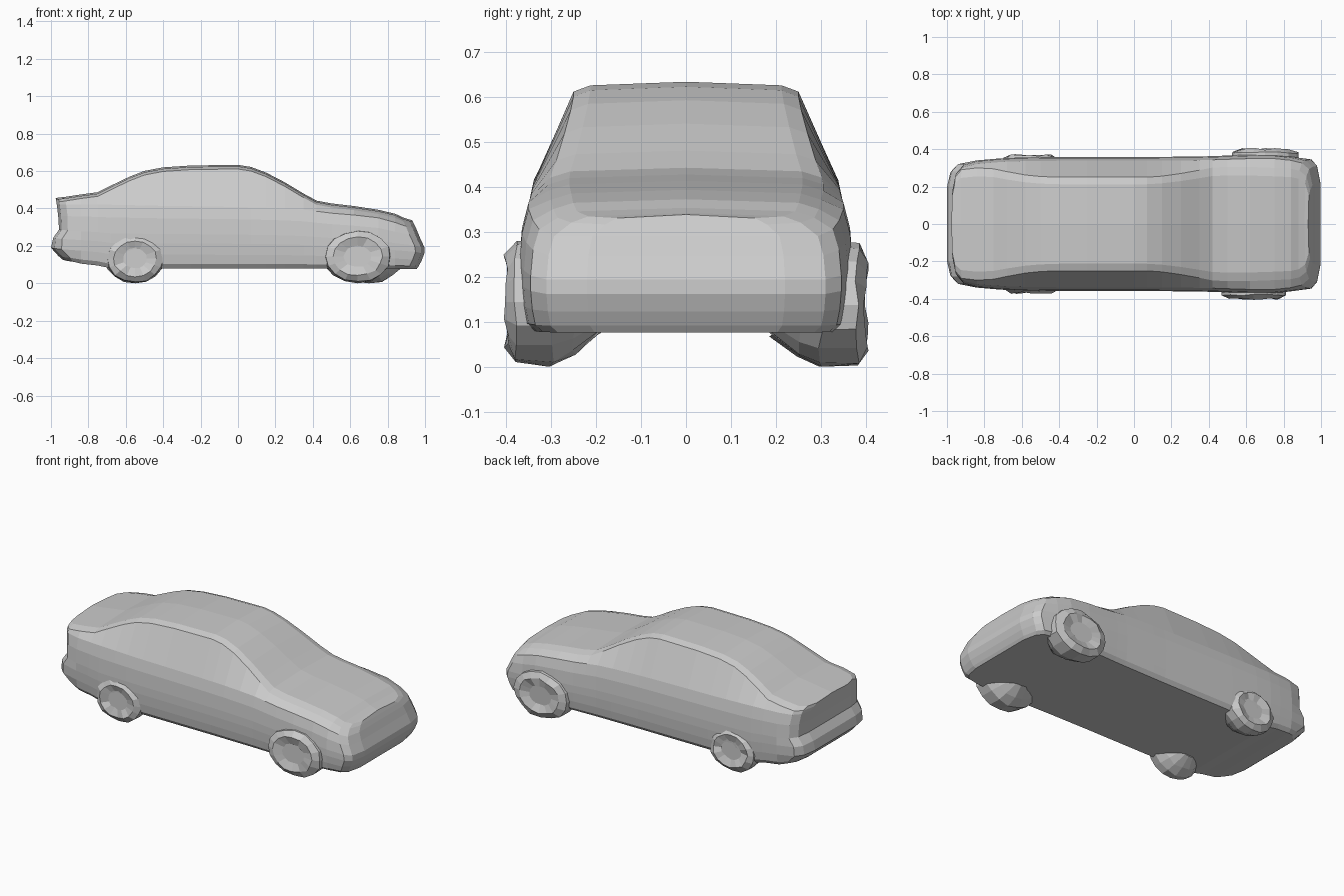
import bpy, bmesh, math, random
from mathutils import Vector

random.seed(4)
cube = bpy.data.objects.get("Cube")
if cube:
    bpy.data.objects.remove(cube, do_unlink=True)

# One plain grey for the whole casting
grey = bpy.data.materials.new("plain_grey")
grey.use_nodes = True
COLOUR = (0.6, 0.6, 0.6, 1)
grey.diffuse_color = COLOUR
grey.node_tree.nodes["Principled BSDF"].inputs["Base Color"].default_value = COLOUR


def finish(bm, name):
    bmesh.ops.recalc_face_normals(bm, faces=bm.faces)
    mesh = bpy.data.meshes.new(name)
    bm.to_mesh(mesh)
    bm.free()
    mesh.materials.append(grey)
    obj = bpy.data.objects.new(name, mesh)
    bpy.context.collection.objects.link(obj)
    return obj


def lookup(z, table):
    """Linear interpolation in a list of (height, x) pairs."""
    if z <= table[0][0]:
        return table[0][1]
    for (z0, x0), (z1, x1) in zip(table, table[1:]):
        if z <= z1:
            return x0 + (x1 - x0) * (z - z0) / (z1 - z0)
    return table[-1][1]


# End profiles: bumper, panel and lid edge
TAIL = [(.12, -.93), (.15, -.965), (.19, -1), (.24, -.99), (.29, -.955), (.4, -.965), (.455, -.975)]
NOSE = [(.08, .955), (.1, .975), (.13, .985), (.17, 1), (.2, .995), (.25, .97), (.3, .95), (.34, .93)]

# Stations: end profile, x or inset from it, half width, bottom, belt, top, roof edge
STATIONS = [
    (TAIL, 0, .2, .125, .42, .456, .17),
    (TAIL, .015, .28, .12, .42, .458, .25),
    (TAIL, .05, .32, .115, .42, .462, .29),
    (None, -.84, .34, .105, .42, .475, .3),
    (None, -.75, .348, .095, .42, .487, .295),
    (None, -.68, .353, .08, .42, .522, .28),
    (None, -.58, .356, .08, .418, .57, .262),
    (None, -.5, .357, .08, .416, .601, .254),
    (None, -.4, .358, .08, .414, .62, .25),
    (None, -.25, .358, .08, .412, .63, .25),
    (None, 0, .358, .08, .408, .633, .25),
    (None, .07, .358, .08, .406, .622, .25),
    (None, .15, .359, .08, .404, .592, .256),
    (None, .25, .36, .08, .4, .54, .27),
    (None, .35, .361, .08, .394, .48, .288),
    (None, .42, .363, .08, .385, .442, .302),
    (None, .5, .366, .08, .375, .427, .305),
    (None, .62, .37, .08, .365, .413, .305),
    (None, .75, .37, .08, .35, .393, .3),
    (None, .84, .36, .078, .325, .372, .295),
    (NOSE, .05, .345, .077, .305, .353, .285),
    (NOSE, .018, .31, .076, .29, .342, .255),
    (NOSE, 0, .22, .076, .29, .338, .18),
]
# Body side: share of the height up to the belt, share of the half width
SIDE = [(0, .92), (.07, .97), (.22, .99), (.4, 1), (.55, 1), (.8, .985), (1, .945)]


def section(end, x, width, bottom, belt, top, edge):
    half = [(width * k, bottom + (belt - bottom) * t) for t, k in SIDE]
    half += [(edge, top - .022), (edge * .85, top - .008)]
    ring = half + [(0, top)] + [(-y, z) for y, z in reversed(half)]
    inset = -x if end is NOSE else x
    return [Vector((lookup(z, end) + inset if end else x, y, z)) for y, z in ring]


# Body shell lofted from tail to nose
bm = bmesh.new()
rings = [[bm.verts.new(p) for p in section(*s)] for s in STATIONS]
count = len(rings[0])
for a, b in zip(rings, rings[1:]):
    for i in range(count):
        j = (i + 1) % count
        bm.faces.new((a[i], a[j], b[j], b[i]))
for ring in (rings[0], rings[-1]):
    mid = count // 2
    for i in range(mid - 1):
        bm.faces.new((ring[i], ring[i + 1], ring[-2 - i], ring[-1 - i]))
    bm.faces.new((ring[mid - 1], ring[mid], ring[mid + 1]))
body = finish(bm, "car_body")


# Rough wheels: turned about y, tapering inwards under the floor
def wheel(name, x, side, radius, stretch, outer):
    profile = [(.19, .45), (.25, .8), (.3, .98), (outer - .02, .95), (outer, .72), (outer - .012, .4)]
    bm = bmesh.new()
    steps = 16
    loops = []
    for y, share in profile:
        loop = []
        for i in range(steps):
            a = math.tau * i / steps
            r = radius * share * random.uniform(.95, 1.02)
            loop.append(bm.verts.new((x + r * stretch * math.cos(a),
                                      side * (y + random.uniform(-.006, .006)),
                                      radius + r * math.sin(a))))
        loops.append(loop)
    for a, b in zip(loops, loops[1:]):
        for i in range(steps):
            j = (i + 1) % steps
            bm.faces.new((a[i], a[j], b[j], b[i]))
    bm.faces.new(loops[0])
    bm.faces.new(loops[-1])
    low = min(v.co.z for v in bm.verts)
    for v in bm.verts:
        v.co.z -= low
    finish(bm, name)


for side, label in ((1, "left"), (-1, "right")):
    wheel("rear_wheel_" + label, -.55, side, .135, 1.2, .368)
    wheel("front_wheel_" + label, .67 + .03 * side, side, .145, 1.3, .4)
